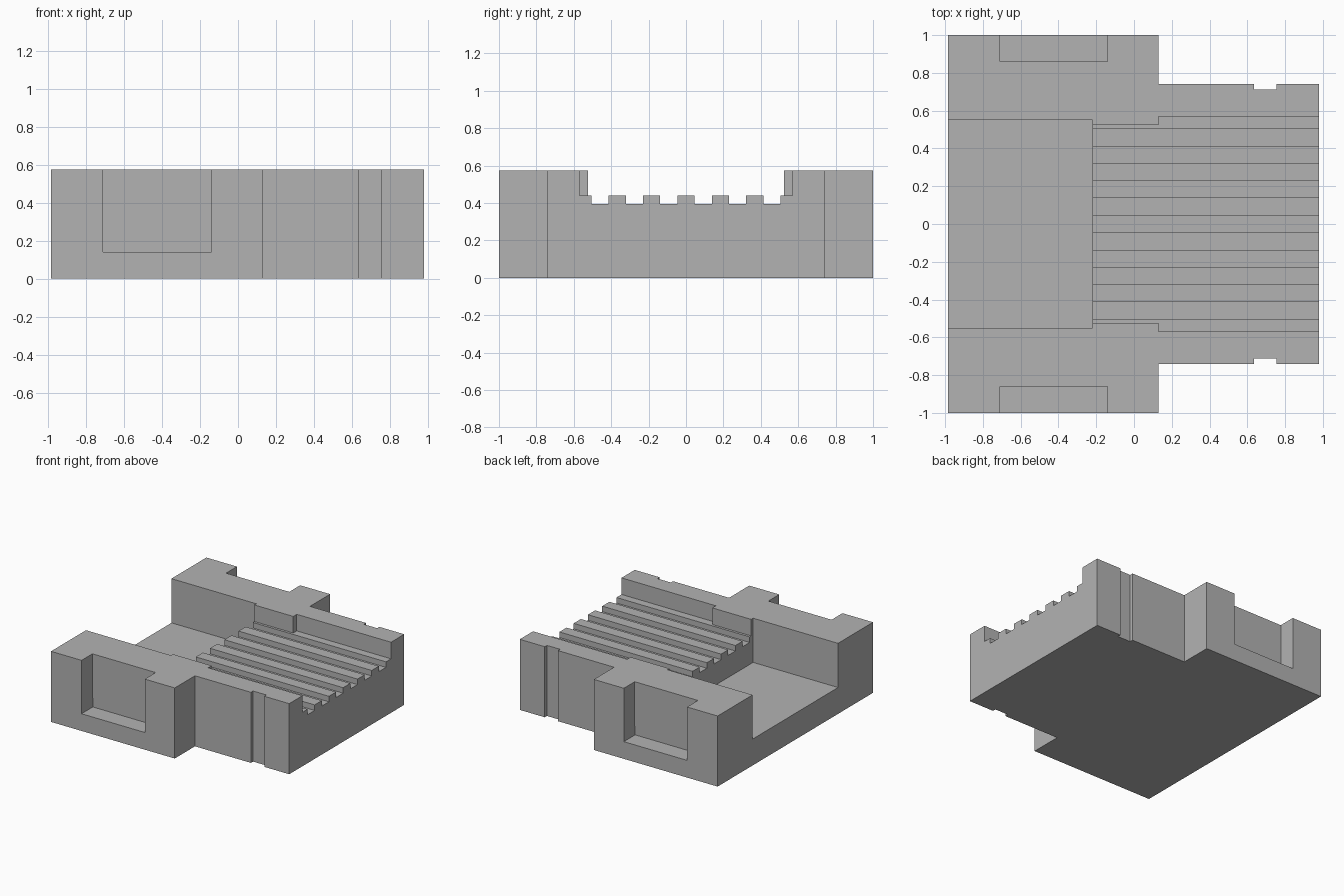
import bpy
import bmesh
from mathutils import Vector

HEIGHT = 0.575
OVER = 1.1          # cutters run past the body to here
LEDGE_Z, GROOVE_Z, BAY_Z = 0.44, 0.395, 0.215
BAY_END, STEP_X = -0.22, 0.13

cube = bpy.data.objects.get("Cube")
if cube:
    bpy.data.objects.remove(cube, do_unlink=True)

grey = bpy.data.materials.new("plain grey")
grey.use_nodes = True
colour = (0.45, 0.45, 0.45, 1)
grey.diffuse_color = colour
grey.node_tree.nodes["Principled BSDF"].inputs["Base Color"].default_value = colour


def prism(name, outline, lo, hi, axis="Z"):
    """Extrude a flat outline: (x, y) along Z, or (y, z) along X."""
    def place(p, t):
        return Vector((p[0], p[1], t)) if axis == "Z" else Vector((t, p[0], p[1]))
    bm = bmesh.new()
    face = bm.faces.new([bm.verts.new(place(p, lo)) for p in outline])
    side = bmesh.ops.extrude_face_region(bm, geom=[face])
    moved = [g for g in side["geom"] if isinstance(g, bmesh.types.BMVert)]
    bmesh.ops.translate(bm, verts=moved, vec=place((0, 0), hi - lo))
    bmesh.ops.recalc_face_normals(bm, faces=bm.faces)
    mesh = bpy.data.meshes.new(name)
    bm.to_mesh(mesh)
    bm.free()
    mesh.materials.append(grey)
    obj = bpy.data.objects.new(name, mesh)
    bpy.context.collection.objects.link(obj)
    return obj


def box(name, x, y, z):
    outline = [(x[0], y[0]), (x[1], y[0]), (x[1], y[1]), (x[0], y[1])]
    return prism(name, outline, z[0], z[1])


# Body outline: wide left block, narrower right block with a notch each side
half = [(-0.985, 1), (STEP_X, 1), (STEP_X, 0.74), (0.635, 0.74), (0.635, 0.712),
        (0.755, 0.712), (0.755, 0.74), (0.98, 0.74)]
body = prism("body", half + [(x, -y) for x, y in reversed(half)], 0, HEIGHT)

# Open bay, and the ribbed channel in two widths
cutters = [
    box("bay_cutter", (-OVER, BAY_END), (-0.55, 0.55), (BAY_Z, OVER)),
    box("channel_cutter", (-0.3, OVER), (-0.525, 0.525), (LEDGE_Z, OVER)),
    box("wide_channel_cutter", (STEP_X, OVER), (-0.57, 0.57), (LEDGE_Z, OVER)),
]

# Six grooves between the ribs
pitch = 1.01 / 11
for i in range(6):
    y = -0.505 + 2 * i * pitch
    cutters.append(box("groove_cutter", (-0.3, OVER), (y, y + pitch), (GROOVE_Z, OVER)))

# Side pockets with a shallow undercut along the floor
pocket = [(OVER, 0.14), (0.855, 0.14), (0.855, BAY_Z), (0.86, BAY_Z), (0.86, OVER), (OVER, OVER)]
for s in (-1, 1):
    cutters.append(prism("pocket_cutter", [(s * y, z) for y, z in pocket], -0.71, -0.14, "X"))

# Cut everything from the body
bpy.context.view_layer.objects.active = body
for cutter in cutters:
    cutter.hide_render = True
    mod = body.modifiers.new(cutter.name, "BOOLEAN")
    mod.operation = "DIFFERENCE"
    mod.solver = "EXACT"
    mod.object = cutter
    bpy.ops.object.modifier_apply(modifier=mod.name)
    bpy.data.objects.remove(cutter, do_unlink=True)
